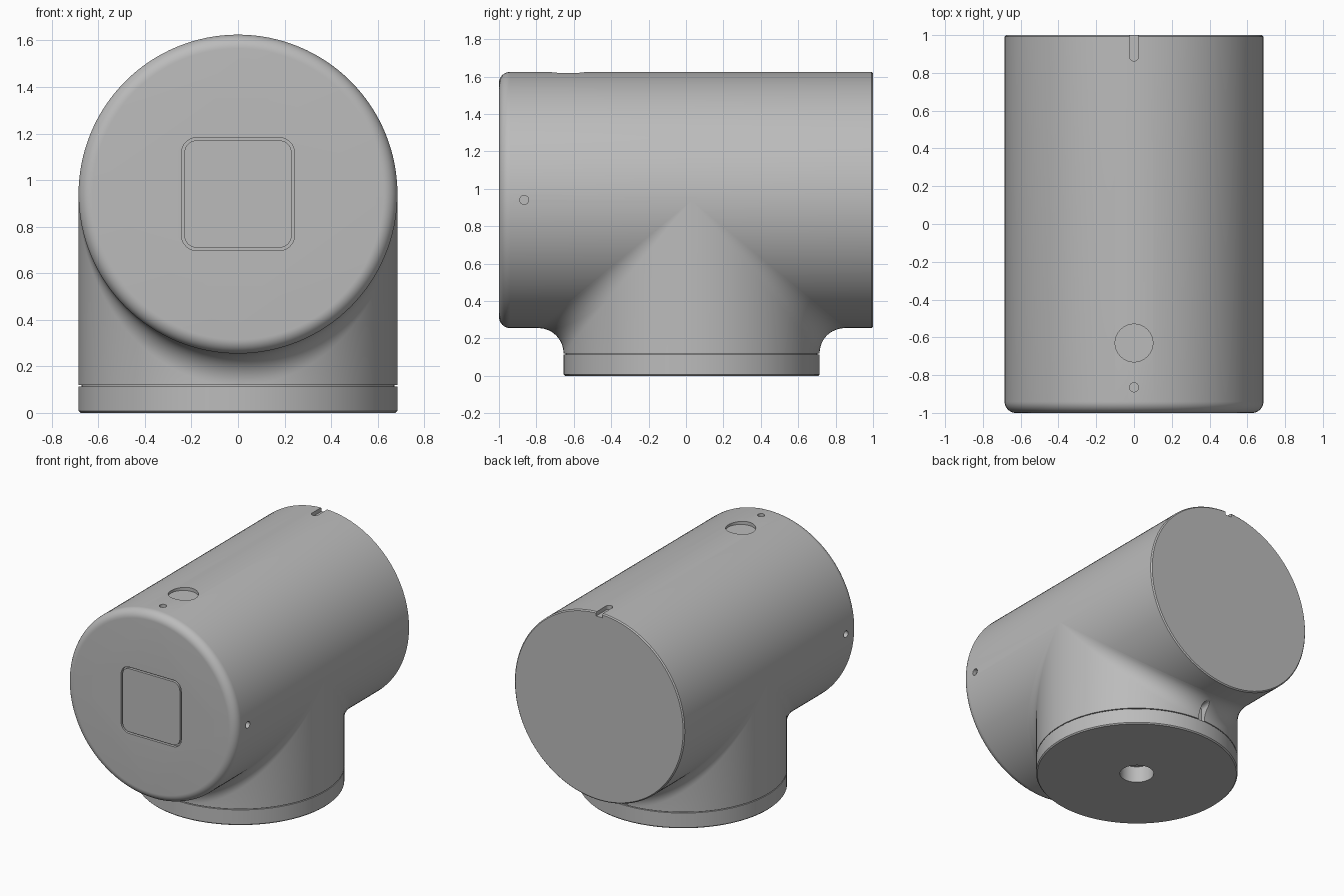
import bpy, bmesh
from math import sin, cos, pi, radians
from mathutils import Vector

cube = bpy.data.objects.get("Cube")
if cube:
    bpy.data.objects.remove(cube, do_unlink=True)

R = 0.685          # radius shared by the barrel and the neck
AXIS_Z = 0.94      # height of the barrel axis
NECK_Y = 0.03      # neck axis position
FILLET = 0.135     # blend radius between barrel and neck
SEAM_Z = 0.12      # seam between neck and base ring
SEGS = 128

grey = bpy.data.materials.new("plain_grey")
grey.use_nodes = True
colour = (0.5, 0.5, 0.5, 1)
grey.diffuse_color = colour
grey.node_tree.nodes["Principled BSDF"].inputs["Base Color"].default_value = colour


def finish(name, bm, loc=(0, 0, 0), rot=(0, 0, 0)):
    bmesh.ops.remove_doubles(bm, verts=bm.verts, dist=1e-5)
    bmesh.ops.recalc_face_normals(bm, faces=bm.faces)
    mesh = bpy.data.meshes.new(name)
    bm.to_mesh(mesh)
    bm.free()
    mesh.materials.append(grey)
    ob = bpy.data.objects.new(name, mesh)
    bpy.context.collection.objects.link(ob)
    ob.location, ob.rotation_euler = loc, rot
    return ob


def lathe(name, profile, closed=False, **place):
    """Revolve (radius, height) points round the local z axis."""
    bm = bmesh.new()
    rings = [[bm.verts.new((r * cos(2 * pi * k / SEGS), r * sin(2 * pi * k / SEGS), h))
              for k in range(SEGS)] for r, h in profile]
    pairs = list(zip(rings, rings[1:]))
    if closed:
        pairs.append((rings[-1], rings[0]))
    else:
        bm.faces.new(rings[0])
        bm.faces.new(rings[-1])
    for a, b in pairs:
        for k in range(SEGS):
            j = (k + 1) % SEGS
            bm.faces.new((a[k], a[j], b[j], b[k]))
    return finish(name, bm, **place)


def rounded_prism(name, w, h, r, depth, **place):
    """Rounded rectangle, slot or disc outline extruded along local z."""
    bm = bmesh.new()
    outline = []
    for i, (sx, sy) in enumerate([(1, 1), (-1, 1), (-1, -1), (1, -1)]):
        for k in range(11):
            a = (i + k / 10) * pi / 2
            outline.append(bm.verts.new((sx * (w / 2 - r) + r * cos(a),
                                         sy * (h / 2 - r) + r * sin(a), -depth / 2)))
    bmesh.ops.remove_doubles(bm, verts=outline, dist=1e-5)
    bm.verts.ensure_lookup_table()
    face = bm.faces.new(bm.verts[:])
    out = bmesh.ops.extrude_face_region(bm, geom=[face])
    top = [g for g in out["geom"] if isinstance(g, bmesh.types.BMVert)]
    bmesh.ops.translate(bm, verts=top, vec=(0, 0, depth))
    return finish(name, bm, **place)


def cut(ob, cutter):
    cutter.hide_render = True
    mod = ob.modifiers.new("cut", "BOOLEAN")
    mod.operation, mod.solver, mod.object = "DIFFERENCE", "EXACT", cutter
    bpy.context.view_layer.objects.active = ob
    bpy.ops.object.modifier_apply(modifier=mod.name)
    bpy.data.objects.remove(cutter, do_unlink=True)


# Barrel: rounded front rim, fine chamfer at the back
EDGE = 0.06
rim = [(R - EDGE + EDGE * cos(a), 1 - EDGE + EDGE * sin(a))
       for a in [k * pi / 20 for k in range(11)]]
barrel = lathe("barrel", [(R - 0.008, -1), (R, -0.992)] + rim,
               loc=(0, 0, AXIS_Z), rot=(pi / 2, 0, 0))

# Recesses in the barrel: front panel seat, top dimple, pin holes, rear key slot
facing_y, facing_x = (pi / 2, 0, 0), (0, pi / 2, 0)
top = AXIS_Z + R
cut(barrel, rounded_prism("panel_cutter", 0.485, 0.485, 0.065, 0.04,
                          loc=(0, -1, AXIS_Z), rot=facing_y))
cut(barrel, rounded_prism("dimple_cutter", 0.2, 0.2, 0.1, 0.05, loc=(0, -0.63, top)))
cut(barrel, rounded_prism("top_pin_cutter", 0.048, 0.048, 0.024, 0.06, loc=(0, -0.865, top)))
for side in (-1, 1):
    cut(barrel, rounded_prism("side_pin_cutter", 0.048, 0.048, 0.024, 0.06,
                              loc=(side * R, -0.865, AXIS_Z), rot=facing_x))
cut(barrel, rounded_prism("key_slot_cutter", 0.05, 0.24, 0.025, 0.06, loc=(0, 0.983, top)))

# Front panel, leaving a thin groove around it
panel = rounded_prism("front_panel", 0.461, 0.461, 0.053, 0.03,
                      loc=(0, -0.985, AXIS_Z), rot=facing_y)

# Neck: a cylinder that rolls into the barrel with a constant-radius blend
bm = bmesh.new()
sides = []
for way in (-1, 1):
    columns = []
    for k in range(SEGS // 2 + 1):
        phi = -pi / 2 + k * 2 * pi / SEGS
        s, c = sin(phi), cos(phi)
        centre = Vector(((R + FILLET) * s, (R + FILLET) * c, AXIS_Z - (R + FILLET) * c))
        to_neck, to_barrel = Vector((-s, -c, 0)), Vector((-s, 0, c))
        points = [Vector((R * s, R * c, SEAM_Z))]
        for i in range(13):
            n = to_neck if c < 1e-4 else to_neck.slerp(to_barrel, i / 12)
            points.append(centre + FILLET * n)
        columns.append([bm.verts.new((p.x, way * p.y + NECK_Y, p.z)) for p in points])
    for a, b in zip(columns, columns[1:]):
        for i in range(len(a) - 1):
            bm.faces.new((a[i], b[i], b[i + 1], a[i + 1]))
    sides.append(columns)
front, back = sides
for k in range(SEGS // 2):
    for end in (0, -1):
        bm.faces.new((front[k][end], front[k + 1][end], back[k + 1][end], back[k][end]))
bmesh.ops.remove_doubles(bm, verts=bm.verts, dist=1e-5)
neck = finish("neck", bm)
cut(neck, rounded_prism("neck_slot_cutter", 0.05, 0.14, 0.025, 0.2,
                        loc=(0, NECK_Y + 0.755, 0.17), rot=facing_y))

# Base ring with a seam groove on top and a central bore
base = lathe("base_ring", [(0.115, 0), (R - 0.008, 0), (R, 0.008), (R, SEAM_Z - 0.006),
                           (R - 0.012, SEAM_Z - 0.006), (R - 0.012, SEAM_Z), (0.115, SEAM_Z)],
             closed=True, loc=(0, NECK_Y, 0))

# Smooth shading with crisp edges
bpy.ops.object.select_all(action="DESELECT")
for ob in (barrel, panel, neck, base):
    ob.select_set(True)
    bpy.context.view_layer.objects.active = ob
bpy.ops.object.shade_smooth_by_angle(angle=radians(30))
